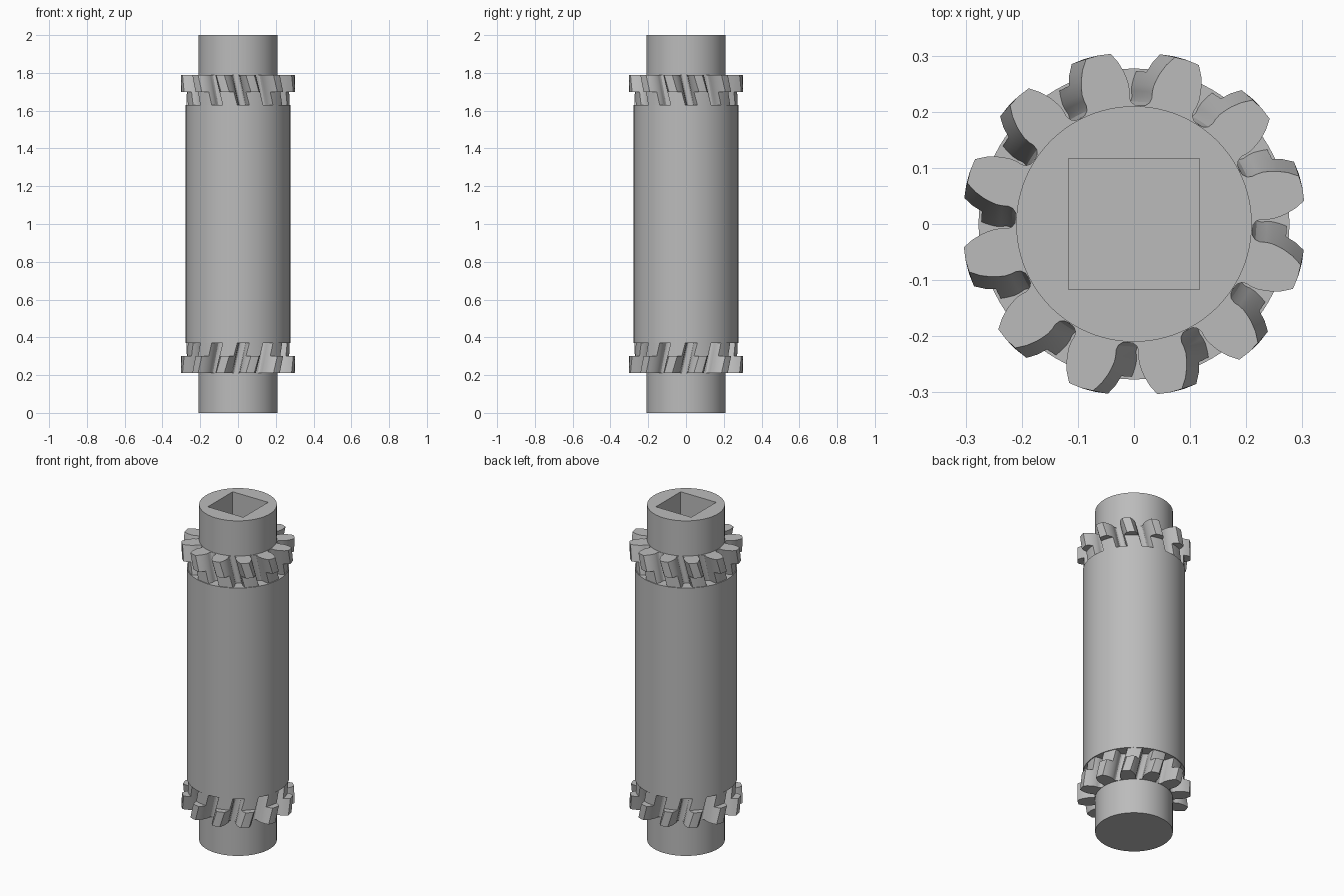
import bpy, bmesh
from math import radians, sin, cos

cube = bpy.data.objects.get("Cube")
if cube:
    bpy.data.objects.remove(cube, do_unlink=True)

steel = bpy.data.materials.new("grey_steel")
steel.use_nodes = True
steel.diffuse_color = (0.5, 0.5, 0.5, 1)
steel.node_tree.nodes["Principled BSDF"].inputs["Base Color"].default_value = (0.5, 0.5, 0.5, 1)

SHAFT_R, BODY_R, TEETH = 0.21, 0.277, 12
GEAR_TOP, GEAR_STEP, GEAR_BASE = 1.79, 1.70, 1.63
TWIST = radians(9)      # helix turn over the full gear height
FIRST_TOOTH = 12        # degrees

# Half a tooth from groove floor to tip: (degrees from tooth centre, radius)
HALF_TOOTH = [(15, .211), (12.3, .2125), (10.6, .218), (9.9, .227), (10.1, .237),
              (9.9, .248), (9.0, .262), (8.2, .272), (6.5, .289), (4.2, .306), (0, .307)]


def finish(obj):
    obj.data.materials.append(steel)
    bpy.ops.object.select_all(action='DESELECT')
    obj.select_set(True)
    bpy.context.view_layer.objects.active = obj
    bpy.ops.object.shade_smooth_by_angle(angle=radians(30))
    return obj


def cylinder(name, radius, z0, z1):
    bpy.ops.mesh.primitive_cylinder_add(vertices=96, radius=radius, depth=z1 - z0,
                                        location=(0, 0, (z0 + z1) / 2))
    obj = bpy.context.object
    obj.name = name
    return obj


def tooth_outline():
    half = [(-a, r) for a, r in HALF_TOOTH]
    whole = half + [(a, r) for a, r in HALF_TOOTH[-2:0:-1]]
    return [(radians(FIRST_TOOTH + k * 360 / TEETH + a), r)
            for k in range(TEETH) for a, r in whole]


def gear(name, mirrored):
    """Helical ring of teeth, turned down to a smaller diameter beside the body."""
    bm = bmesh.new()
    outline = tooth_outline()
    steps = 4
    layers = [(GEAR_TOP + (GEAR_STEP - GEAR_TOP) * i / steps, 1) for i in range(steps + 1)]
    layers += [(GEAR_STEP + (GEAR_BASE - GEAR_STEP) * i / steps, 0.272) for i in range(steps + 1)]
    loops = []
    for z, limit in layers:
        turn = TWIST * (GEAR_TOP - z) / (GEAR_TOP - GEAR_BASE)
        height = 2 - z if mirrored else z
        loops.append([bm.verts.new((min(r, limit) * cos(a + turn),
                                    min(r, limit) * sin(a + turn), height))
                      for a, r in outline])
    n = len(outline)
    for upper, lower in zip(loops, loops[1:]):
        for i in range(n):
            j = (i + 1) % n
            # Skip the zero-area quads where both outlines coincide
            if (upper[i].co - lower[i].co).length + (upper[j].co - lower[j].co).length > 1e-5:
                bm.faces.new((upper[i], lower[i], lower[j], upper[j]))
    bm.faces.new(loops[0])
    bm.faces.new(loops[-1][::-1])
    bmesh.ops.remove_doubles(bm, verts=bm.verts, dist=1e-5)
    bmesh.ops.recalc_face_normals(bm, faces=bm.faces)
    mesh = bpy.data.meshes.new(name)
    bm.to_mesh(mesh)
    bm.free()
    obj = bpy.data.objects.new(name, mesh)
    bpy.context.collection.objects.link(obj)
    return finish(obj)


# Central shaft with a square drive socket in its top end
shaft = cylinder("shaft", SHAFT_R, 0, 2)
bpy.ops.mesh.primitive_cube_add(size=1, location=(0, 0, 2))
cutter = bpy.context.object
cutter.name = "socket_cutter"
cutter.scale = (0.234, 0.234, 0.42)
cutter.hide_render = True
cut = shaft.modifiers.new("socket", 'BOOLEAN')
cut.operation, cut.solver, cut.object = 'DIFFERENCE', 'EXACT', cutter
bpy.context.view_layer.objects.active = shaft
bpy.ops.object.modifier_apply(modifier=cut.name)
bpy.data.objects.remove(cutter, do_unlink=True)
finish(shaft)

# Thick barrel between the two gears
finish(cylinder("barrel", BODY_R, 2 - GEAR_BASE, GEAR_BASE))

gear("upper_gear", False)
gear("lower_gear", True)
